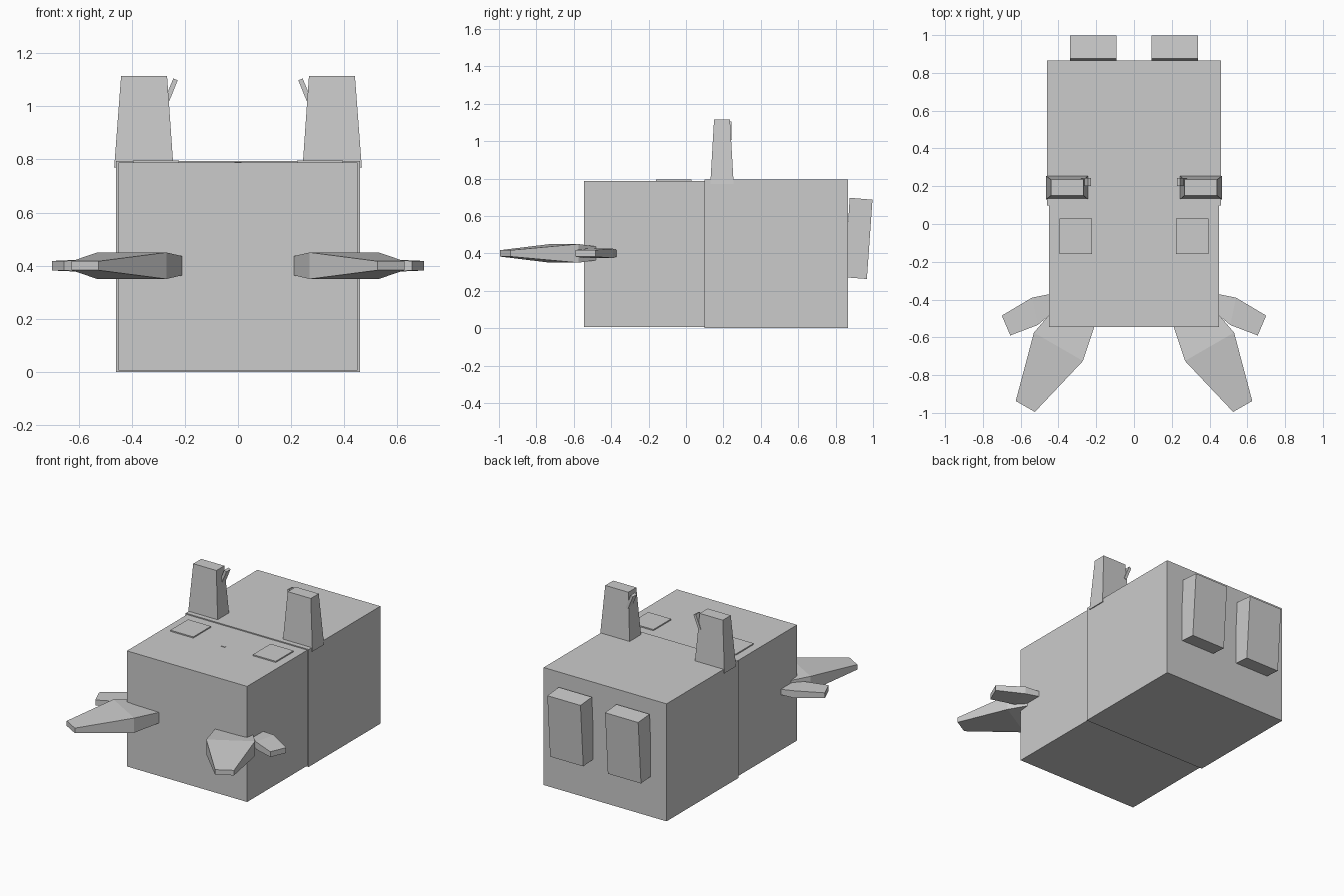
import bpy
import bmesh
from math import radians
from mathutils import Matrix, Vector

if "Cube" in bpy.data.objects:
    bpy.data.objects.remove(bpy.data.objects["Cube"], do_unlink=True)

grey = bpy.data.materials.new("plain_grey")
grey.use_nodes = True
grey.diffuse_color = (0.6, 0.6, 0.6, 1)
grey.node_tree.nodes["Principled BSDF"].inputs["Base Color"].default_value = (0.6, 0.6, 0.6, 1)


def loft(name, rings):
    """Skin a list of four-cornered rings and cap both ends."""
    bm = bmesh.new()
    loops = [[bm.verts.new(p) for p in ring] for ring in rings]
    for a, b in zip(loops, loops[1:]):
        for i in range(4):
            j = (i + 1) % 4
            bm.faces.new((a[i], a[j], b[j], b[i]))
    bm.faces.new(loops[0])
    bm.faces.new(loops[-1])
    bmesh.ops.recalc_face_normals(bm, faces=bm.faces)
    mesh = bpy.data.meshes.new(name)
    bm.to_mesh(mesh)
    bm.free()
    mesh.materials.append(grey)
    ob = bpy.data.objects.new(name, mesh)
    bpy.context.collection.objects.link(ob)
    return ob


def rect(x0, x1, y0, y1, z):
    return [(x0, y0, z), (x1, y0, z), (x1, y1, z), (x0, y1, z)]


def box(name, x0, x1, y0, y1, z0, z1):
    return loft(name, [rect(x0, x1, y0, y1, z0), rect(x0, x1, y0, y1, z1)])


def blade(name, sections, z):
    """Flat tapering limb: each section is inner point, outer point, half height."""
    return loft(name, [[(*p, z - h), (*q, z - h), (*q, z + h), (*p, z + h)]
                       for p, q, h in sections])


def mirrored(ob):
    """Name the part as left and add its right twin."""
    base = ob.name
    ob.name = "left_" + base
    mesh = ob.data.copy()
    mesh.transform(Matrix.Scale(-1, 4, Vector((1, 0, 0))))
    mesh.flip_normals()
    twin = bpy.data.objects.new("right_" + base, mesh)
    bpy.context.collection.objects.link(twin)


# Body halves, the rear one slightly larger
box("front_body", -0.45, 0.45, -0.545, 0.1, 0.006, 0.788)
box("rear_body", -0.46, 0.46, 0.098, 0.865, 0, 0.795)

# Tapered ears
mirrored(loft("ear", [rect(0.243, 0.466, 0.13, 0.255, 0.77),
                      rect(0.267, 0.44, 0.15, 0.235, 1.115)]))

# Thin tuft leaning off the inner side of each ear
tuft = box("ear_tuft", -0.009, 0.009, -0.022, 0.022, -0.05, 0.05)
tuft.data.transform(Matrix.Translation((0.254, 0.222, 1.055)) @ Matrix.Rotation(radians(-22), 4, "Y"))
mirrored(tuft)

# Shallow plates and small centre mark on the top
mirrored(box("top_plate", 0.223, 0.395, -0.16, 0.03, 0.78, 0.796))
box("centre_mark", -0.014, 0.014, -0.16, -0.148, 0.78, 0.791)

# Tilted slabs on the back
mirrored(loft("back_slab", [
    [(x, 0.85, 0.272), (x, 0.967, 0.263), (x, 0.997, 0.687), (x, 0.875, 0.697)]
    for x in (0.092, 0.34)]))

# Large forward blades and small side blades
mirrored(blade("large_blade", [
    ((0.205, -0.53), (0.44, -0.47), 0.035),
    ((0.27, -0.725), (0.53, -0.575), 0.05),
    ((0.525, -0.995), (0.626, -0.937), 0.017)], 0.4))
mirrored(blade("small_blade", [
    ((0.42, -0.46), (0.43, -0.368), 0.017),
    ((0.51, -0.535), (0.54, -0.39), 0.025),
    ((0.655, -0.59), (0.7, -0.485), 0.018)], 0.4))
